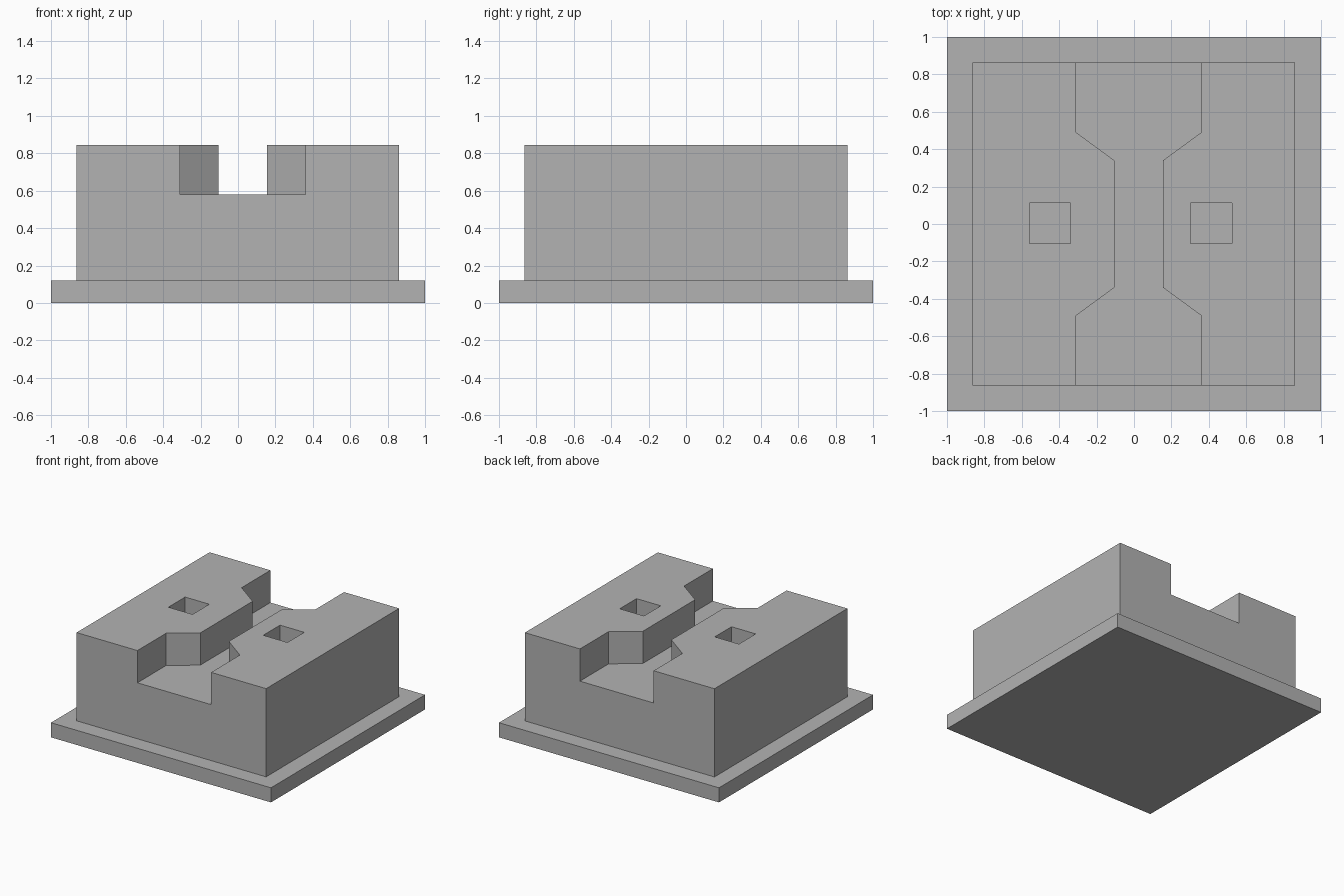
import bpy
import bmesh

if "Cube" in bpy.data.objects:
    bpy.data.objects.remove(bpy.data.objects["Cube"], do_unlink=True)

BASE_TOP, BODY_TOP, CHANNEL_FLOOR = 0.12, 0.845, 0.58
POCKET_DEPTH = 0.26

grey = bpy.data.materials.new("plain grey")
grey.use_nodes = True
colour = (0.45, 0.45, 0.45, 1)
grey.diffuse_color = colour
grey.node_tree.nodes["Principled BSDF"].inputs["Base Color"].default_value = colour


def prism(name, outline, z0, z1):
    """Extrude a flat outline from z0 up to z1."""
    bm = bmesh.new()
    face = bm.faces.new([bm.verts.new((x, y, z0)) for x, y in outline])
    result = bmesh.ops.extrude_face_region(bm, geom=[face])
    verts = [g for g in result["geom"] if isinstance(g, bmesh.types.BMVert)]
    bmesh.ops.translate(bm, verts=verts, vec=(0, 0, z1 - z0))
    bmesh.ops.recalc_face_normals(bm, faces=bm.faces)
    mesh = bpy.data.meshes.new(name)
    bm.to_mesh(mesh)
    bm.free()
    mesh.materials.append(grey)
    obj = bpy.data.objects.new(name, mesh)
    bpy.context.collection.objects.link(obj)
    return obj


def rectangle(x0, x1, y0, y1):
    return [(x0, y0), (x1, y0), (x1, y1), (x0, y1)]


def cut(target, cutter):
    """Subtract the cutter, then discard it."""
    cutter.hide_render = True
    mod = target.modifiers.new("cut", "BOOLEAN")
    mod.operation = "DIFFERENCE"
    mod.solver = "EXACT"
    mod.object = cutter
    bpy.context.view_layer.objects.active = target
    bpy.ops.object.modifier_apply(modifier=mod.name)
    bpy.data.objects.remove(cutter, do_unlink=True)


# Flange plate and main block
prism("base_plate", rectangle(-1, 1, -1, 1), 0, BASE_TOP)
body = prism("body_block", rectangle(-0.863, 0.86, -0.863, 0.863), BASE_TOP, BODY_TOP)

# Waisted channel running front to back, slightly off centre
centre, wide, narrow = 0.025, 0.335, 0.13
side = [(wide, -1), (wide, -0.49), (narrow, -0.34),
        (narrow, 0.34), (wide, 0.49), (wide, 1)]
outline = [(centre + w, y) for w, y in side]
outline += [(centre - w, y) for w, y in reversed(side)]
cut(body, prism("channel_cutter", outline, CHANNEL_FLOOR, 1))

# Square pocket in each cheek
for x in (-0.45, 0.413):
    square = rectangle(x - 0.11, x + 0.11, -0.105, 0.113)
    cut(body, prism("pocket_cutter", square, BODY_TOP - POCKET_DEPTH, 1))
